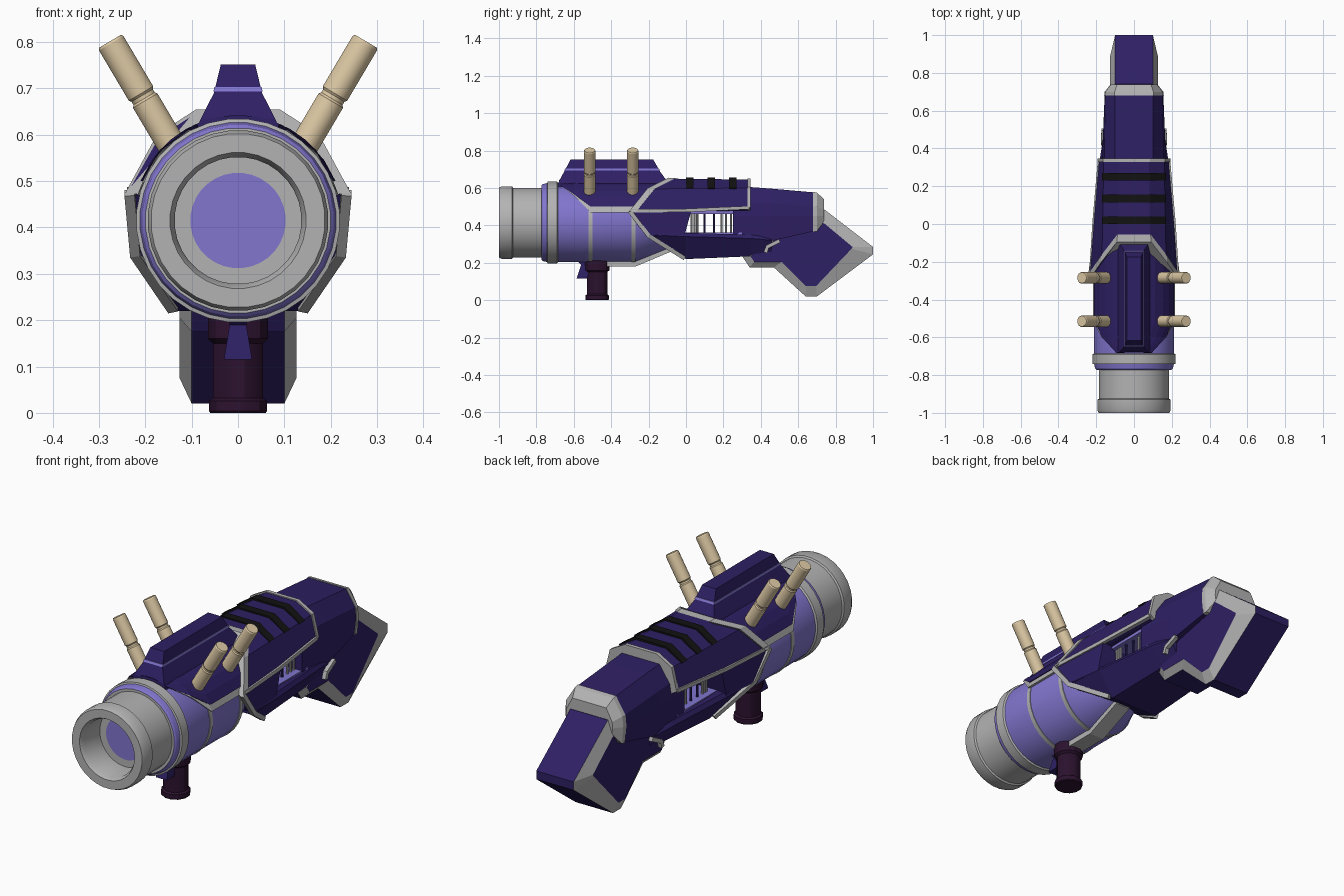
import bpy, bmesh, math
from mathutils import Vector, Matrix

if "Cube" in bpy.data.objects:
    bpy.data.objects.remove(bpy.data.objects["Cube"])

def material(name, col):
    m = bpy.data.materials.new(name)
    m.diffuse_color = (*col, 1)
    m.use_nodes = True
    m.node_tree.nodes["Principled BSDF"].inputs["Base Color"].default_value = m.diffuse_color
    return m

DARK = material("indigo", (0.027, 0.014, 0.125))
LAV = material("lavender", (0.22, 0.18, 0.62))
TAN = material("tan", (0.72, 0.58, 0.37))
MAROON = material("maroon", (0.025, 0.006, 0.028))
BLACK = material("black", (0.006, 0.006, 0.006))
GREY = material("grey", (0.45, 0.45, 0.45))
AXIS_Z = 0.415

def loft(name, rings, mat, caps=True, smooth=False, cap_mat=None):
    """Skin a list of equal-length closed rings."""
    bm = bmesh.new()
    vs = [[bm.verts.new(p) for p in r] for r in rings]
    n = len(rings[0])
    for a, b in zip(vs, vs[1:]):
        for i in range(n):
            bm.faces.new((a[i], a[(i + 1) % n], b[(i + 1) % n], b[i]))
    if caps:
        for r in (vs[0], vs[-1]):
            bm.faces.new(r).material_index = 1 if cap_mat else 0
    bmesh.ops.recalc_face_normals(bm, faces=bm.faces)
    me = bpy.data.meshes.new(name)
    bm.to_mesh(me)
    bm.free()
    me.materials.append(mat)
    if cap_mat:
        me.materials.append(cap_mat)
    ob = bpy.data.objects.new(name, me)
    bpy.context.collection.objects.link(ob)
    if smooth:
        bpy.ops.object.select_all(action='DESELECT')
        ob.select_set(True)
        bpy.context.view_layer.objects.active = ob
        bpy.ops.object.shade_smooth_by_angle(angle=math.radians(30))
    return ob

def mirrored(half):
    """Right-hand points -> full symmetric ring."""
    return [Vector(p) for p in half] + [Vector((-x, y, z)) for x, y, z in reversed(half)]

def hull(name, halves, mat):
    return loft(name, [mirrored(h) for h in halves], mat)

def section(y, pts):
    return [(x, y, z) for x, z in pts]

def lathe(name, profile, mat, base=(0, 0, AXIS_Z), axis=(0, 1, 0), n=32, caps=True):
    rot = Vector((0, 0, 1)).rotation_difference(Vector(axis)).to_matrix()
    ring = lambda t, r: [Vector(base) + rot @ Vector((r * math.cos(2 * math.pi * (i + .5) / n),
                         r * math.sin(2 * math.pi * (i + .5) / n), t)) for i in range(n)]
    return loft(name, [ring(t, r) for t, r in profile], mat, caps, True)

def slab(name, profile, hw, mat):
    """Side profile (y, z) extruded across x."""
    return loft(name, [[(s * hw, y, z) for y, z in profile] for s in (1, -1)], mat)

def strip(name, pts, r=0.012):
    """Square-section trim along a path, on both sides."""
    for side, s in (("right", 1), ("left", -1)):
        P = [Vector((s * x, y, z)) for x, y, z in pts]
        rings = []
        for i, p in enumerate(P):
            d = (P[min(i + 1, len(P) - 1)] - P[max(i - 1, 0)]).normalized()
            u = d.cross(Vector((1, 0, 0))).normalized()
            v = d.cross(u)
            rings.append([p + (u * a + v * b) * r for a, b in ((1, 1), (-1, 1), (-1, -1), (1, -1))])
        loft(name + "_" + side, rings, GREY)

# Muzzle, bore, collar and barrel
lathe("muzzle", [(-.765, .187), (-.925, .187), (-.93, .195), (-.985, .195), (-1, .188), (-1, .147),
                 (-.98, .137), (-.86, .137), (-.86, .103)], GREY, caps=False)
lathe("bore", [(-.86, .103), (-.72, .068)], LAV)
bpy.data.objects["bore"].data.polygons[-2].flip()
lathe("collar_front", [(-.772, .2), (-.765, .207), (-.742, .212), (-.74, .19)], LAV, caps=False)
lathe("collar_base", [(-.77, .187), (-.77, .2)], GREY, caps=False)
lathe("collar_band", [(-.744, .205), (-.74, .22), (-.69, .22), (-.682, .21)], GREY, caps=False)
lathe("barrel", [(-.69, .213), (-.27, .213), (-.1, .145), (-.03, .1)], LAV)
for i, y in enumerate((-.51, -.28)):
    lathe(f"barrel_band_{i}", [(y - .011, .21), (y - .011, .216), (y + .011, .216), (y + .011, .21)], GREY, caps=False)
slab("under_spine", [(-.44, .23), (-.43, .18), (-.27, .18), (-.08, .26), (-.1, .32)], .04, GREY)

# Armour shell wrapped over the barrel, with grey lower lip
def arc(y, a0, a1, r, n=6):
    out = []
    for i in range(n):
        a = math.radians(a0 + (a1 - a0) * i / (n - 1))
        out.append((r * math.sin(a), y, AXIS_Z + r * math.cos(a)))
    return out
hull("barrel_shell", [arc(y, 4, a, .227) for y, a in ((-.68, 25), (-.6, 48), (-.51, 68), (-.08, 68))], DARK)
hull("shell_lip", [arc(y, 4, a, .224) for y, a in ((-.67, 27), (-.6, 50), (-.51, 76), (-.2, 76))], GREY)

# Top fin with lavender stripe
def fin_ring(hw, y0, y1, z):
    return [(hw, y0, z), (hw, y1, z), (-hw, y1, z), (-hw, y0, z)]
loft("top_fin", [fin_ring(.1, -.685, -.09, .59), fin_ring(.08, -.68, -.1, .635),
                 fin_ring(.052, -.65, -.14, .69), fin_ring(.037, -.617, -.175, .752)], DARK)
loft("fin_stripe", [fin_ring(.053, -.651, -.139, .693), fin_ring(.051, -.646, -.144, .703)], LAV)

# Four pegs
for s, side in ((1, "right"), (-1, "left")):
    for i, y in enumerate((-.515, -.285)):
        lathe(f"peg_{side}_{i}", [(0, .031), (.118, .031), (.123, .027), (.131, .027), (.136, .031),
                                  (.262, .031), (.267, .028)], TAN,
              (s * .14, y, .572), (s * .135, 0, .228), 20)

# Receiver cover with V-shaped front edge, grey trims and black slots
front = [(.085, -.09, .65), (.17, -.2, .595), (.238, -.3, .475), (.2, -.3, .47)]
back = [(.08, .34, .645), (.16, .34, .6), (.187, .34, .495), (.16, .34, .48)]
hull("receiver_cover", [front, back], DARK)
grow = lambda row, dy, k=.005: [(x + k, y + dy, z + (k if i < 2 else 0)) for i, (x, y, z) in enumerate(row)]
hull("cover_front_trim", [grow(front, -.004), grow(front, .035, .003)], GREY)
hull("cover_rear_trim", [grow(back, -.012), grow(back, .006)], GREY)
strip("cover_edge_trim", [(.23, -.29, .478), (.212, 0, .48), (.183, .335, .495)], .009)
for i, y in enumerate((.02, .135, .25)):
    rows = [(.087, .655), (.17, .599), (.15, .585), (.08, .63)]
    hull(f"slot_{i}", [section(y + d, rows) for d in (-.02, .02)], BLACK)

# Cheeks in front of the window, lower body
hull("front_cheek", [[(.233, -.29, .485), (.228, -.2, .345)], [(.21, .03, .485), (.21, -.01, .34)]], DARK)
hull("lower_body", [section(-.2, [(.22, .37), (.228, .35), (.2, .335)]),
                    section(0, [(.2, .36), (.213, .34), (.13, .22)]),
                    section(.35, [(.17, .35), (.18, .33), (.12, .235)]),
                    section(.46, [(.15, .335), (.163, .32), (.12, .25)])], DARK)
strip("nose_trim", [(.234, -.3, .475), (.222, -.2, .345), (.14, -.01, .226)], .011)

# Window lining and ribs
slab("window_floor", [(-.02, .355), (.3, .345), (.3, .362), (-.02, .362)], .165, LAV)
slab("window_ceiling", [(0, .462), (.3, .462), (.3, .485), (0, .485)], .155, LAV)
for i, y in enumerate((.03, .045, .06, .1, .15, .19, .215, .24)):
    for s in (-1, 1):
        lathe(f"window_rib_{i}_{s}", [(0, .006), (.12, .006)], DARK if i in (3, 4) else GREY,
              (s * .13, y, .355), (0, 0, 1), 8)

# Stock and its grey rear cap
hull("stock", [section(.25, [(.1, .612), (.155, .53), (.168, .45), (.165, .33)]),
               section(.45, [(.1, .597), (.155, .52), (.165, .45), (.16, .315)]),
               section(.69, [(.1, .576), (.15, .5), (.155, .45), (.145, .37)])], DARK)
hull("stock_cap", [section(.68, [(.102, .58), (.153, .5), (.158, .45), (.15, .365)]),
                   section(.7, [(.102, .575), (.15, .5), (.155, .45), (.148, .368)]),
                   section(.738, [(.09, .54), (.122, .48), (.125, .45), (.12, .42)])], GREY)

# Angled butt: dark sides, grey bevels, dark rim
outer = [(.6, .48), (.74, .485), (1, .285), (1, .245), (.7, .02), (.64, .02), (.47, .175), (.34, .175), (.3, .235), (.45, .33)]
inner = [(.6, .45), (.74, .41), (.89, .285), (.885, .275), (.695, .075), (.642, .075), (.51, .205), (.365, .205), (.345, .235), (.46, .31)]
slab("butt_core", outer, .1, DARK)
for s, side in ((1, "right"), (-1, "left")):
    loft("butt_" + side, [[(s * .1, y, z) for y, z in outer], [(s * .126, y, z) for y, z in inner]], GREY, cap_mat=DARK)
strip("butt_elbow_trim", [(.166, .425, .255), (.166, .435, .285), (.162, .5, .318)], .01)

# Foregrip and trigger
lathe("foregrip", [(0, .062), (.004, .065), (.026, .065), (.032, .056), (.15, .056), (.16, .067), (.23, .067)],
      MAROON, (0, -.475, 0), (0, 0, 1), 12)
loft("trigger", [fin_ring(.03, -.585, -.53, .115), fin_ring(.028, -.58, -.525, .13),
                 fin_ring(.018, -.56, -.51, .19), fin_ring(.018, -.59, -.5, .215)], LAV).data.materials[0] = DARK
